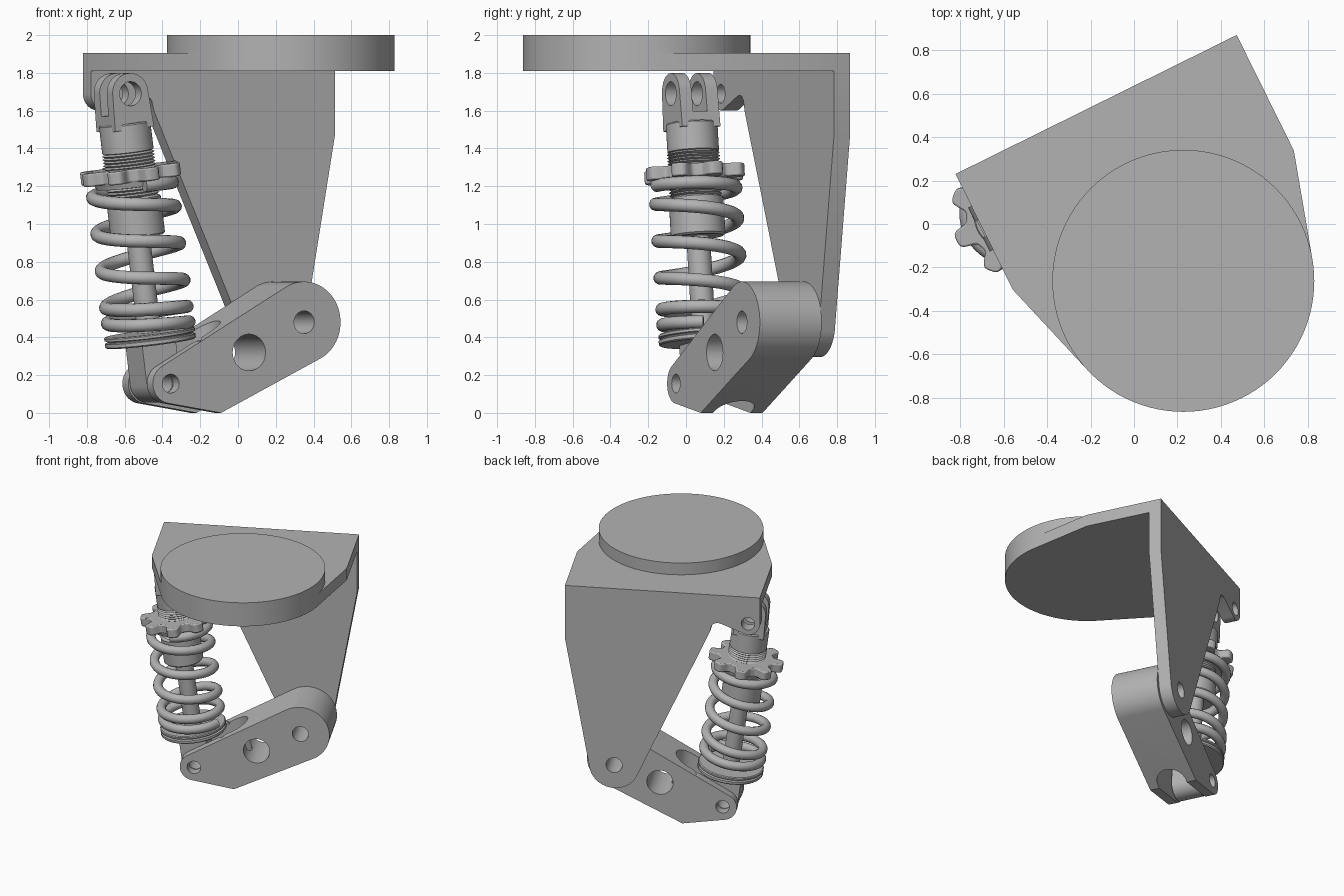
import bpy, bmesh
from math import sin, cos, pi, radians, tanh
from mathutils import Matrix, Vector
from mathutils.geometry import convex_hull_2d

if "Cube" in bpy.data.objects:
    bpy.data.objects.remove(bpy.data.objects["Cube"], do_unlink=True)

grey = bpy.data.materials.new("plain grey")
grey.use_nodes = True
grey.diffuse_color = (0.45, 0.45, 0.45, 1)
grey.node_tree.nodes["Principled BSDF"].inputs["Base Color"].default_value = (0.45, 0.45, 0.45, 1)

# Frames: the whole bracket is turned about z, the shock leans inside it
MID = 0.2925
BODY = Matrix.Rotation(radians(26.3), 4, 'Z')
SHOCK = BODY @ Matrix.Translation((-0.343, MID, 0.155)) @ Matrix.Rotation(radians(-7.53), 4, 'Y')
UPRIGHT = Matrix(((1, 0, 0, 0), (0, 0, 1, 0), (0, 1, 0, 0), (0, 0, 0, 1)))


def arc(c, r, a0=0, a1=360, n=64):
    return [(c[0] + r * cos(radians(a0 + (a1 - a0) * i / n)),
             c[1] + r * sin(radians(a0 + (a1 - a0) * i / n))) for i in range(n + 1)]


def hull(*groups):
    pts = [Vector(p) for g in groups for p in g]
    return [tuple(pts[i]) for i in convex_hull_2d(pts)]


def finish(obj):
    obj.data.materials.clear()
    obj.data.materials.append(grey)
    bpy.ops.object.select_all(action='DESELECT')
    obj.select_set(True)
    bpy.context.view_layer.objects.active = obj
    bpy.ops.object.shade_smooth_by_angle(angle=radians(35))


def add(name, bm, matrix):
    bmesh.ops.remove_doubles(bm, verts=bm.verts, dist=1e-5)
    bm.transform(matrix)
    bmesh.ops.recalc_face_normals(bm, faces=bm.faces)
    mesh = bpy.data.meshes.new(name)
    bm.to_mesh(mesh)
    bm.free()
    obj = bpy.data.objects.new(name, mesh)
    bpy.context.collection.objects.link(obj)
    finish(obj)
    return obj


def prism(name, pts, a, b, matrix=BODY, upright=False):
    """Extrude an outline from a to b, along z or (upright) along the depth."""
    bm = bmesh.new()
    if (Vector(pts[0]) - Vector(pts[-1])).length < 1e-5:
        pts = pts[:-1]
    face = bm.faces.new([bm.verts.new((p[0], p[1], a)) for p in pts])
    ext = bmesh.ops.extrude_face_region(bm, geom=[face])
    new = [v for v in ext["geom"] if isinstance(v, bmesh.types.BMVert)]
    bmesh.ops.translate(bm, verts=new, vec=(0, 0, b - a))
    return add(name, bm, matrix @ UPRIGHT if upright else matrix)


def lathe(name, profile, matrix=SHOCK, steps=48):
    bm = bmesh.new()
    vs = [bm.verts.new((r, 0, h)) for r, h in profile]
    es = [bm.edges.new(e) for e in zip(vs, vs[1:])]
    bmesh.ops.spin(bm, geom=vs + es, cent=(0, 0, 0), axis=(0, 0, 1), angle=2 * pi, steps=steps)
    return add(name, bm, matrix)


def cut(obj, *cutters):
    for c in cutters:
        c.hide_render = True
        bpy.context.view_layer.objects.active = obj
        mod = obj.modifiers.new("cut", 'BOOLEAN')
        mod.operation = 'DIFFERENCE'
        mod.object = c
        bpy.ops.object.modifier_apply(modifier=mod.name)
        bpy.data.objects.remove(c, do_unlink=True)
    finish(obj)


def bore(c, r, matrix=BODY):
    return prism("bore_cutter", arc(c, r, n=40), -1, 1, matrix, True)


# Top plate and round mount
disc = arc((0.0875, -0.335), 0.6025, n=96)
prism("top_plate", hull(disc, [(-0.634, 0.57), (0.809, 0.57), (0.809, -0.023), (-0.634, -0.023)]), 1.81, 1.905)
prism("round_mount", disc, 1.905, 2.0)

# Back plate with upper tab and lower pivot
pivot, low, top = (0.445, 0.48), (-0.343, 0.155), (-0.546, 1.69)
outline = [(0.809, 1.81), (-0.634, 1.81)]
outline += arc(top, 0.088, 180, 295, 16)
outline += [(-0.35, 1.675), (-0.32, 1.682), (-0.295, 1.675), (-0.275, 1.655), (-0.262, 1.6)]
outline += arc(pivot, 0.185, 205, 345, 32)
outline += [(0.809, 1.48)]
back = prism("back_plate", outline, 0.475, 0.57, upright=True)
cut(back, bore(pivot, 0.06), bore(top, 0.05))

# Swing arm with bores, a slot for the shock and a spring seat recess
arm = prism("swing_arm", hull(arc(pivot, 0.215), arc(low, 0.105), [(-0.046, 0)]), 0.11, 0.475, upright=True)
slot = prism("slot_cutter", hull(arc((0.30, 0), 0.11), [(-1, -0.11), (-1, 0.11)]), -0.6, 0.7, SHOCK)
recess = prism("recess_cutter", arc((0, 0), 0.27), 0.2, 0.7, SHOCK)
cut(arm, slot, recess, bore(pivot, 0.06), bore((0.12, 0.32), 0.097), bore(low, 0.05))

# Lower eye of the shock
eye = prism("lower_eye", hull(arc((0, 0), 0.1), [(-0.1, 0.24), (0.1, 0.24)]), -0.1, 0.1, SHOCK, True)
cut(eye, bore((0, 0), 0.05, SHOCK))

# Spring seat, rod and threaded body
lathe("spring_seat", [(0, 0.215), (0.235, 0.215), (0.242, 0.222), (0.242, 0.24), (0.228, 0.245),
                      (0.228, 0.25), (0.242, 0.255), (0.242, 0.268), (0.235, 0.274), (0, 0.274)])
lathe("rod", [(0, 0.25), (0.063, 0.25), (0.063, 0.85), (0, 0.85)])
profile = [(0, 0.785), (0.135, 0.785), (0.145, 0.795), (0.145, 0.99)]
for i in range(14):
    h = 1.0 + i * 0.0168
    profile += [(0.126, h), (0.14, h + 0.0084)]
profile += [(0.126, 1.236), (0.137, 1.24), (0.137, 1.385), (0.13, 1.392), (0, 1.392)]
lathe("shock_body", profile)

# Lobed adjuster nut
lobes = []
for i in range(160):
    a = 2 * pi * i / 160
    r = 0.238 + 0.037 * tanh(2.2 * cos(8 * a)) / tanh(2.2)
    lobes.append((r * cos(a), r * sin(a)))
nut = prism("adjuster_nut", lobes, 1.085, 1.155, SHOCK)
bevel = nut.modifiers.new("bevel", 'BEVEL')
bevel.width, bevel.segments, bevel.angle_limit = 0.008, 2, radians(50)
bpy.ops.object.modifier_apply(modifier="bevel")
lathe("nut_flange", [(0.13, 1.055), (0.19, 1.055), (0.2, 1.09), (0.13, 1.09)])

# Upper clevis
clevis = prism("upper_clevis", hull(arc((0, 1.552), 0.105), [(-0.115, 1.36), (0.115, 1.36)]),
               -0.1125, 0.1125, SHOCK, True)
gap = prism("gap_cutter", [(-0.3, 1.44), (0.3, 1.44), (0.3, 1.9), (-0.3, 1.9)], -0.042, 0.042, SHOCK, True)
cut(clevis, gap, bore((0, 1.548), 0.064, SHOCK))


# Coil spring, wound closer at both ends
def coil_height(t):
    if t < 0:
        return 1.02 - 0.06 * t
    if t < 3:
        return 1.02 - 0.197 * t
    return 0.429 - 0.083 * (t - 3)


curve = bpy.data.curves.new("coil_spring", 'CURVE')
curve.dimensions = '3D'
curve.bevel_depth = 0.035
curve.bevel_resolution = 4
curve.use_fill_caps = True
line = curve.splines.new('POLY')
count = 190
line.points.add(count)
for i, p in enumerate(line.points):
    t = -0.7 + 5.2 * i / count
    a = radians(153.7) + 2 * pi * t
    p.co = (0.215 * cos(a), 0.215 * sin(a), coil_height(t), 1)
spring = bpy.data.objects.new("coil_spring", curve)
bpy.context.collection.objects.link(spring)
bpy.ops.object.select_all(action='DESELECT')
spring.select_set(True)
bpy.context.view_layer.objects.active = spring
bpy.ops.object.convert(target='MESH')
spring = bpy.context.view_layer.objects.active
spring.data.transform(SHOCK)
finish(spring)
